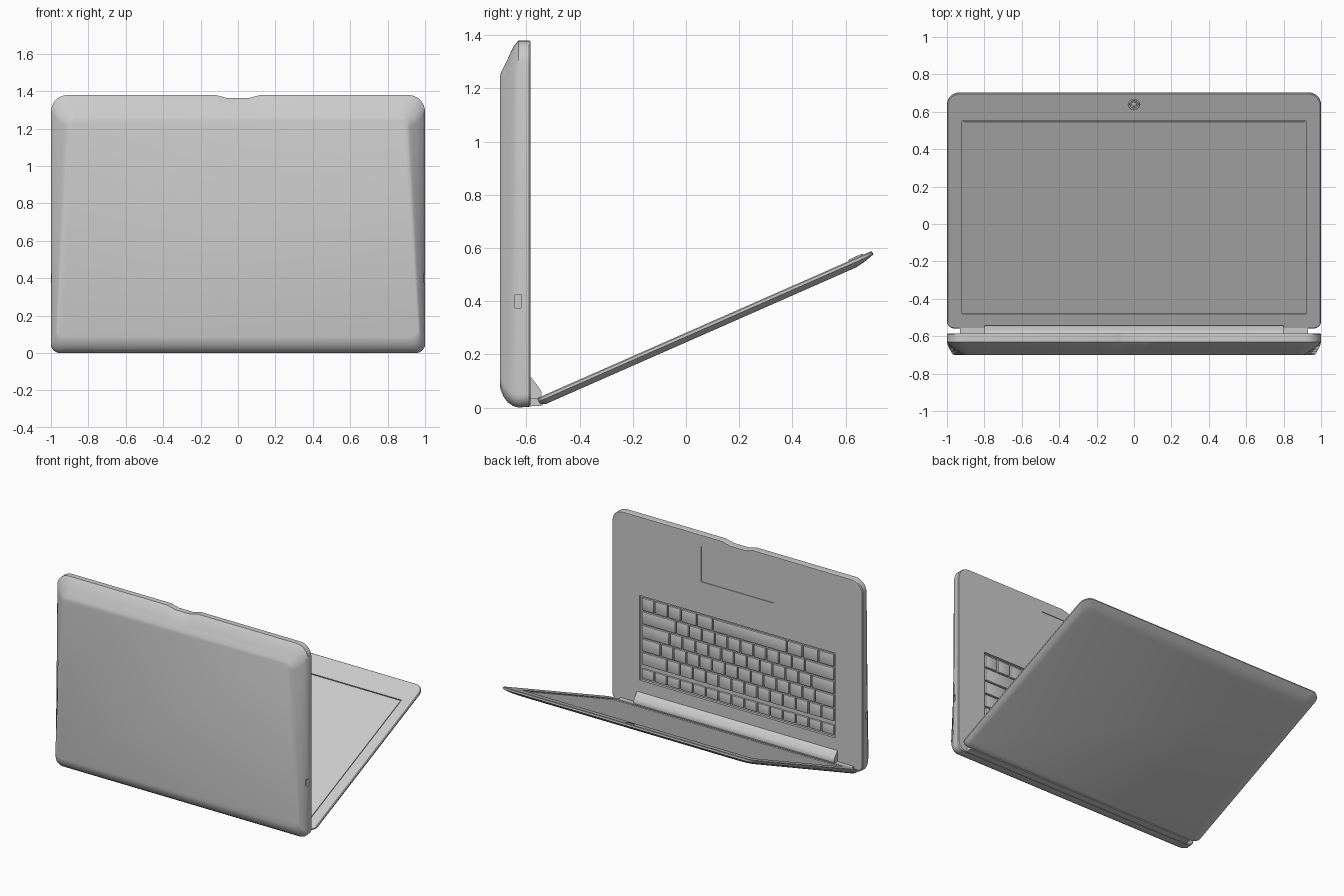
import bpy, bmesh
from math import sin, cos, pi, radians
from mathutils import Matrix

if "Cube" in bpy.data.objects:
    bpy.data.objects.remove(bpy.data.objects["Cube"])

BASE = Matrix.Translation((0, -0.585, 0)) @ Matrix.Rotation(pi / 2, 4, 'X')
LID = Matrix.Translation((0, -0.56, 0.035)) @ Matrix.Rotation(radians(23.75), 4, 'X')


def finish(name, bm, mat=Matrix.Identity(4)):
    bmesh.ops.recalc_face_normals(bm, faces=bm.faces)
    me = bpy.data.meshes.new(name)
    bm.to_mesh(me)
    bm.free()
    me.transform(mat)
    ob = bpy.data.objects.new(name, me)
    bpy.context.collection.objects.link(ob)
    return ob


def smooth(ob, angle=30):
    bpy.ops.object.select_all(action='DESELECT')
    ob.select_set(True)
    bpy.context.view_layer.objects.active = ob
    bpy.ops.object.shade_smooth_by_angle(angle=radians(angle))


def outline(wt, wb, v0, v1, rt, rb, notch, n=7):
    """Rounded slab outline, counter-clockwise, with a dip in the top edge."""
    def arc(cx, cv, r, a0):
        return [(cx + r * cos(a0 + pi / 2 * i / n), cv + r * sin(a0 + pi / 2 * i / n))
                for i in range(n + 1)]
    pts = arc(wb - rb, v0 + rb, rb, -pi / 2) + arc(wt - rt, v1 - rt, rt, 0)
    pts += [(x, v1 - d * notch) for x, d in
            ((.12, 0), (.09, .5), (.06, 1), (-.06, 1), (-.09, .5), (-.12, 0))]
    pts += arc(-wt + rt, v1 - rt, rt, pi / 2) + arc(-wb + rb, v0 + rb, rb, pi)
    return pts


def loft(name, levels, mat):
    bm = bmesh.new()
    rings = [[bm.verts.new((x, v, t)) for x, v in outline(*args)] for t, *args in levels]
    for a, b in zip(rings, rings[1:]):
        for i in range(len(a)):
            j = (i + 1) % len(a)
            bm.faces.new((a[i], a[j], b[j], b[i]))
    bm.faces.new(rings[0])
    bm.faces.new(rings[-1])
    return finish(name, bm, mat)


def add_box(bm, x0, x1, v0, v1, t0, t1, bevel=0):
    m = Matrix.Translation(((x0 + x1) / 2, (v0 + v1) / 2, (t0 + t1) / 2)) @ \
        Matrix.Diagonal((x1 - x0, v1 - v0, t1 - t0, 1))
    vs = bmesh.ops.create_cube(bm, size=1, matrix=m)['verts']
    if bevel:
        es = list({e for v in vs for e in v.link_edges})
        bmesh.ops.bevel(bm, geom=es, offset=bevel, segments=2, profile=.5, affect='EDGES')


def cut(ob, boxes, mat):
    bm = bmesh.new()
    for b in boxes:
        add_box(bm, *b)
    cutter = finish("cutter", bm, mat)
    cutter.hide_render = True
    mod = ob.modifiers.new("cut", 'BOOLEAN')
    mod.operation, mod.solver, mod.object = 'DIFFERENCE', 'EXACT', cutter
    bpy.context.view_layer.objects.active = ob
    bpy.ops.object.modifier_apply(modifier=mod.name)
    bpy.data.objects.remove(cutter)


# Base: upright slab with chamfered underside; keyboard face looks to +y
base = loft("base", [
    (0.000, .995, .995, .008, 1.376, .085, .05, .016),
    (0.006, 1.0, 1.0, .003, 1.38, .09, .05, .016),
    (0.045, 1.0, 1.0, .000, 1.38, .09, .05, .016),
    (0.065, .985, .995, .006, 1.355, .09, .05, .010),
    (0.085, .955, .985, .020, 1.311, .08, .05, .004),
    (0.100, .932, .977, .040, 1.281, .06, .05, .001),
    (0.111, .915, .970, .065, 1.258, .04, .05, 0),
    (0.115, .905, .962, .085, 1.245, .03, .05, 0)], BASE)
KX, K0, K1 = .78, .20, .81
cut(base, [(-KX, KX, K0, K1, -.05, .018),           # keyboard well
           (-.29, .29, 1.04, 1.295, -.05, .005),    # touchpad
           (.985, 1.05, .375, .425, .035, .058),    # side ports
           (-1.05, -.985, .375, .425, .035, .058)], BASE)
smooth(base)

# Keys: six staggered rows, the space bar row nearest the user (top)
bm = bmesh.new()
rows = [[1] * 15, [1] * 13 + [2], [1.5] + [1] * 12 + [1.5], [1.8] + [1] * 11 + [2.2],
        [2.3] + [1] * 10 + [2.7], [1.2, 1.2, 1.2, 5.6, 1.2, 1.2, 1, 1, 1]]
pitch = (K1 - K0 - .02) / len(rows)
for r, widths in enumerate(rows):
    v = K0 + .01 + r * pitch
    unit = (2 * KX - .02) / sum(widths)
    x = -KX + .01
    if r == 0:
        v_top = v + pitch * .8
    else:
        v_top = v + pitch
    for w in widths:
        add_box(bm, x + .005, x + w * unit - .005, v + .005, v_top - .005, .003, .02, .004)
        x += w * unit
smooth(finish("keys", bm, BASE))

# Lid: thin sloping slab, outer side bevelled
lid = loft("lid", [
    (0.000, .995, .995, .004, 1.371, .065, .04, 0),
    (-.004, 1.0, 1.0, .000, 1.375, .07, .04, 0),
    (-.014, 1.0, 1.0, .000, 1.375, .07, .04, 0),
    (-.026, .975, .985, .005, 1.335, .07, .04, 0),
    (-.033, .945, .960, .020, 1.295, .07, .04, 0)], LID)
cut(lid, [(-.92, .92, .085, 1.213, -.010, .05)], LID)
smooth(lid)

# Screen panel inside the bezel
bm = bmesh.new()
add_box(bm, -.912, .912, .093, 1.205, -.02, -.006)
finish("screen", bm, LID)

# Webcam: small ring with a lens
bpy.ops.mesh.primitive_torus_add(major_radius=.026, minor_radius=.005,
                                 major_segments=24, minor_segments=8)
ring = bpy.context.object
ring.name = "webcam_ring"
ring.matrix_world = LID @ Matrix.Translation((0, 1.31, 0))
smooth(ring, 60)
bpy.ops.mesh.primitive_uv_sphere_add(segments=16, ring_count=8, radius=.014)
lens = bpy.context.object
lens.name = "webcam_lens"
lens.matrix_world = LID @ Matrix.Translation((0, 1.31, 0)) @ Matrix.Diagonal((1, 1, .4, 1))
smooth(lens, 60)


def bar(name, profile, half):
    bm = bmesh.new()
    ends = [[bm.verts.new((s * half, y, z)) for y, z in profile] for s in (-1, 1)]
    for i in range(len(profile)):
        j = (i + 1) % len(profile)
        bm.faces.new((ends[0][i], ends[0][j], ends[1][j], ends[1][i]))
    for e in ends:
        bm.faces.new(e)
    smooth(finish(name, bm), 40)


# Hinge cover in the fold, and the spine closing the gap underneath
bar("hinge_cover", [(-.59, .115), (-.580, .112), (-.566, .092), (-.552, .075),
                    (-.543, .058), (-.545, .035), (-.59, .02)], .8)
bar("hinge_spine", [(-.60, .004), (-.54, .007), (-.54, .035), (-.60, .035)], .93)
